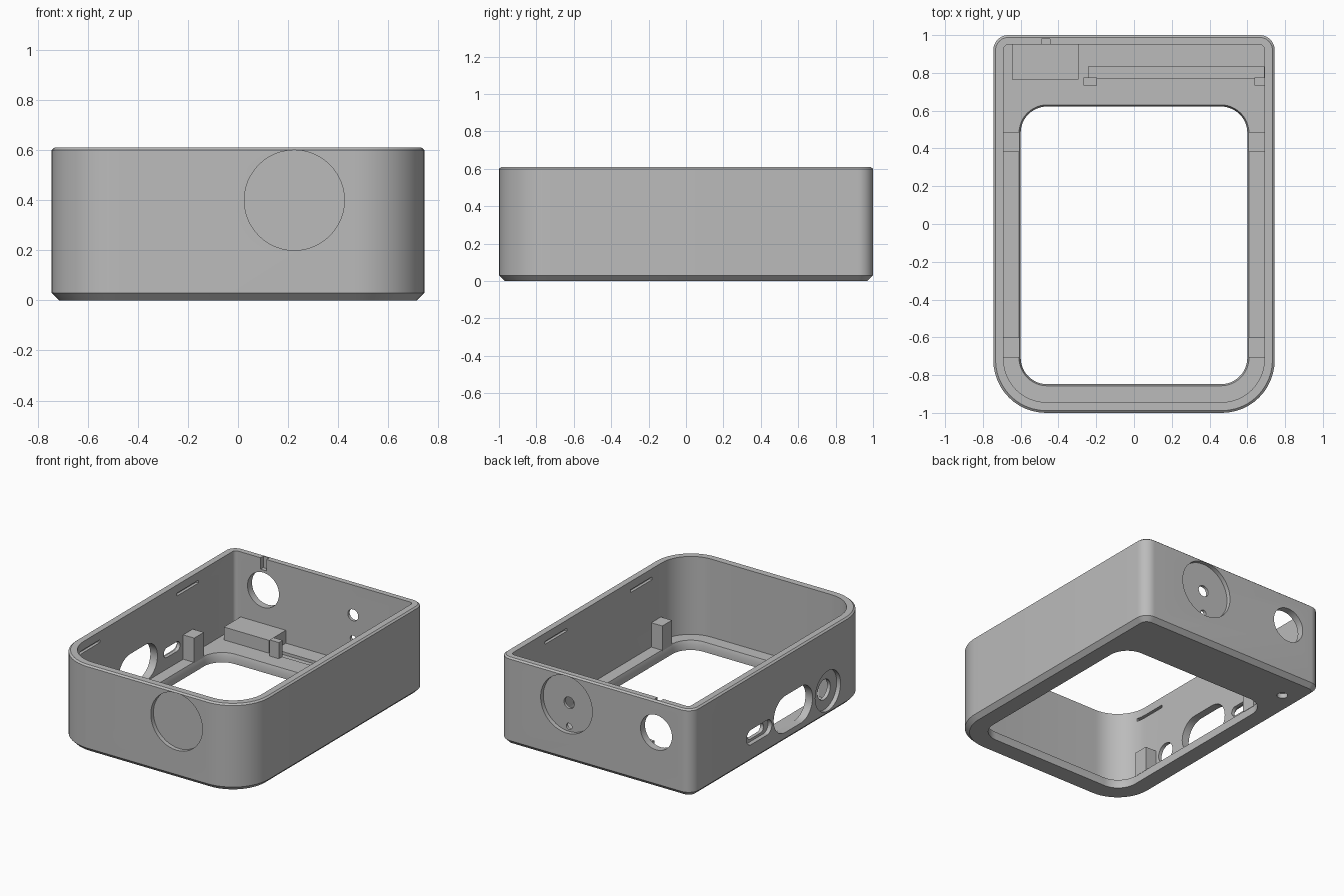
import bpy, bmesh, math

if "Cube" in bpy.data.objects:
    bpy.data.objects.remove(bpy.data.objects["Cube"])

grey = bpy.data.materials.new("matte grey")
grey.diffuse_color = (0.5, 0.5, 0.5, 1)
grey.use_nodes = True
grey.node_tree.nodes["Principled BSDF"].inputs["Base Color"].default_value = grey.diffuse_color


def rounded(x0, x1, y0, y1, r_front, r_back, n=12):
    """Counter-clockwise rectangle with separate front and back corner radii."""
    pts = []
    corners = ((x1, y0, r_front, -1, 1, -90), (x1, y1, r_back, -1, -1, 0),
               (x0, y1, r_back, 1, -1, 90), (x0, y0, r_front, 1, 1, 180))
    for cx, cy, r, sx, sy, start in corners:
        for i in range(n + 1):
            a = math.radians(start + 90 * i / n)
            pts.append((cx + sx * r + r * math.cos(a), cy + sy * r + r * math.sin(a)))
    return pts


def stadium(cu, cv, width, r, n=24):
    """Slot outline; a width of 2r gives a circle."""
    h = width / 2 - r
    pts = []
    for side in (1, -1):
        for i in range(n + 1):
            a = math.radians(-90 * side + 180 * i / n)
            pts.append((cu + side * h + r * math.cos(a), cv + r * math.sin(a)))
    return pts


def loft(name, sections, axis="z"):
    """Solid through (outline, level) sections stacked along an axis."""
    place = {"z": lambda u, v, w: (u, v, w),
             "x": lambda u, v, w: (w, u, v),
             "y": lambda u, v, w: (u, w, v)}[axis]
    bm = bmesh.new()
    rings = [[bm.verts.new(place(u, v, w)) for u, v in pts] for pts, w in sections]
    for a, b in zip(rings, rings[1:]):
        for i in range(len(a)):
            j = (i + 1) % len(a)
            bm.faces.new((a[i], a[j], b[j], b[i]))
    bm.faces.new(rings[0])
    bm.faces.new(rings[-1])
    bmesh.ops.remove_doubles(bm, verts=bm.verts, dist=1e-5)
    bmesh.ops.recalc_face_normals(bm, faces=bm.faces)
    me = bpy.data.meshes.new(name)
    bm.to_mesh(me)
    bm.free()
    me.materials.append(grey)
    ob = bpy.data.objects.new(name, me)
    bpy.context.collection.objects.link(ob)
    return ob


def box(name, x0, x1, y0, y1, z0, z1):
    rect = [(x0, y0), (x1, y0), (x1, y1), (x0, y1)]
    return loft(name, [(rect, z0), (rect, z1)])


def activate(ob):
    bpy.ops.object.select_all(action="DESELECT")
    ob.select_set(True)
    bpy.context.view_layer.objects.active = ob


def cut(target, tool):
    mod = target.modifiers.new("cut", "BOOLEAN")
    mod.operation = "DIFFERENCE"
    mod.solver = "EXACT"
    mod.object = tool
    activate(target)
    bpy.ops.object.modifier_apply(modifier=mod.name)
    bpy.data.objects.remove(tool)


def bore(u, v, width, r, w0, w1, axis):
    s = stadium(u, v, width, r)
    cut(case, loft("cutter", [(s, w0), (s, w1)], axis))


def shell(inset):
    return rounded(-.745 + inset, .745 - inset, -1 + inset, 1 - inset,
                   .28 - inset, .08 - inset)


FLOOR = .065

# Case body with chamfered base and rim, then hollowed
case = loft("case", [(shell(.03), 0), (shell(0), .03), (shell(0), .6), (shell(.012), .61)])
cavity = rounded(-.69, .69, -.943, .95, .225, .025)
cut(case, loft("cutter", [(cavity, FLOOR), (cavity, .7)]))


# Screen window in the floor, slightly flared
def window(g):
    return rounded(-.6 - g, .6 + g, -.848 - g, .622 + g, .14 + g, .14 + g)


cut(case, loft("cutter", [(window(0), -.02), (window(0), .04), (window(.014), .08)]))

# Round recesses on front and back
bore(.225, .4, .4, .2, -1.1, -.97, "y")
bore(.225, .4, .4, .2, .97, 1.1, "y")

# Back wall holes
bore(.225, .4, .08, .04, .9, 1.1, "y")
bore(.225, .235, .044, .022, .9, 1.1, "y")
bore(-.47, .39, .244, .122, .9, 1.1, "y")

# Left wall openings: small recessed slot, large slot, recessed round jack
bore(.255, .18, .28, .052, -.8, -.715, "x")
bore(.255, .18, .18, .034, -.8, -.6, "x")
bore(-.12, .197, .43, .128, -.8, -.6, "x")
bore(-.504, .18, .28, .14, -.8, -.715, "x")
bore(-.504, .18, .14, .07, -.8, -.6, "x")

# Lid notch in the back wall and snap grooves in the side walls
cut(case, box("cutter", -.49, -.445, .9, .98, .53, .7))
for x, y in ((-.69, .43), (-.69, -.66), (.69, .45), (.69, -.49)):
    cut(case, box("cutter", x - .02, x + .02, y - .12, y + .12, .533, .553))

# Board groove in the floor and blind hole under the base
cut(case, box("cutter", -.24, .688, .77, .835, FLOOR - .02, .1))
bore(-.595, .79, .07, .035, -.1, .035, "z")

activate(case)
bpy.ops.object.shade_smooth_by_angle(angle=math.radians(30))

# Inner support posts beside the window
for side, s in (("left", -1), ("right", 1)):
    for end, y in (("front", -.655), ("back", .433)):
        xs = sorted((s * .605, s * .70))
        box(f"{side}_{end}_post", xs[0], xs[1], y - .053, y + .053, FLOOR - .005, .235)

# Raised block and board clips along the back
box("back_block", -.645, -.295, .765, .96, FLOOR - .005, .155)
box("left_clip", -.268, -.197, .733, .775, FLOOR - .005, .178)
box("right_clip", .638, .70, .733, .775, FLOOR - .005, .178)
